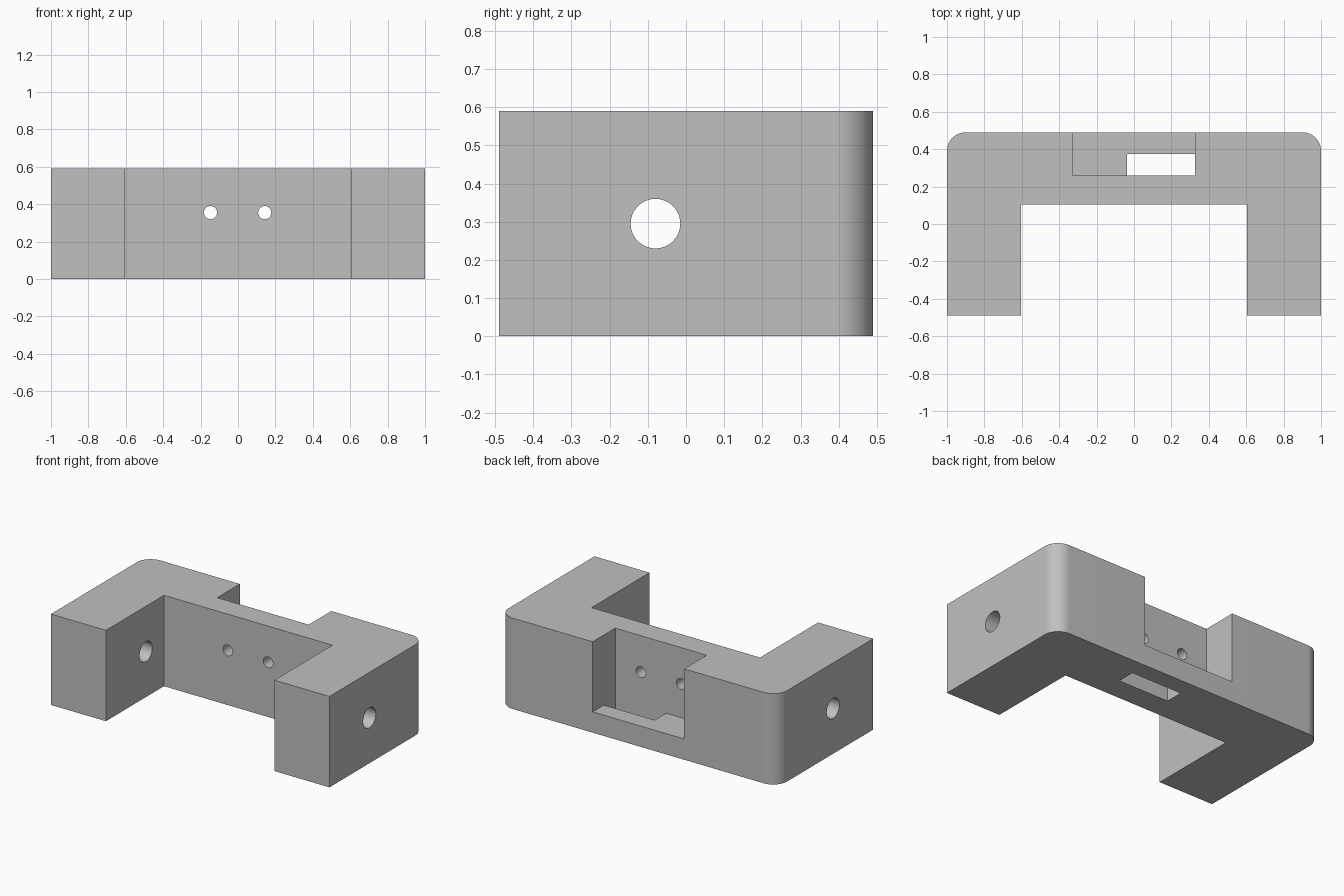
import bpy
import bmesh
from math import sin, cos, pi, radians
from mathutils import Matrix

cube = bpy.data.objects.get("Cube")
if cube:
    bpy.data.objects.remove(cube, do_unlink=True)

# Plain grey material
grey = bpy.data.materials.new("plain_grey")
grey.use_nodes = True
colour = (0.53, 0.53, 0.53, 1)
grey.diffuse_color = colour
grey.node_tree.nodes["Principled BSDF"].inputs["Base Color"].default_value = colour

HEIGHT = 0.59
BACK = 0.49
INNER_X = 0.605
INNER_Y = 0.105
RADIUS = 0.1


def add_object(name, bm):
    bmesh.ops.recalc_face_normals(bm, faces=bm.faces)
    mesh = bpy.data.meshes.new(name)
    bm.to_mesh(mesh)
    bm.free()
    obj = bpy.data.objects.new(name, mesh)
    bpy.context.collection.objects.link(obj)
    mesh.materials.append(grey)
    return obj


def box_cutter(name, low, high):
    bm = bmesh.new()
    bmesh.ops.create_cube(bm, size=1)
    for v in bm.verts:
        v.co = [h if c > 0 else l for c, l, h in zip(v.co, low, high)]
    return add_object(name, bm)


def hole_cutter(name, centre, radius, depth, axis):
    bm = bmesh.new()
    turn = Matrix.Rotation(radians(90), 4, "Y" if axis == "X" else "X")
    bmesh.ops.create_cone(bm, cap_ends=True, segments=48, radius1=radius,
                          radius2=radius, depth=depth,
                          matrix=Matrix.Translation(centre) @ turn)
    return add_object(name, bm)


# U-shaped body with rounded back corners, extruded upwards
steps = 16
arc = [(1 - RADIUS + RADIUS * cos(a), BACK - RADIUS + RADIUS * sin(a))
       for a in (pi / 2 * i / steps for i in range(steps + 1))]
half = [(INNER_X, INNER_Y), (INNER_X, -BACK), (1, -BACK)] + arc
outline = half + [(-x, y) for x, y in reversed(half)]
bm = bmesh.new()
base = bm.faces.new([bm.verts.new((x, y, 0)) for x, y in outline])
top = bmesh.ops.extrude_face_region(bm, geom=[base])["geom"]
bmesh.ops.translate(bm, vec=(0, 0, HEIGHT),
                    verts=[g for g in top if isinstance(g, bmesh.types.BMVert)])
body = add_object("bracket_body", bm)

# Back pocket, floor slot, wire holes and side bolt holes
cutters = [
    box_cutter("pocket_cutter", (-0.33, 0.258, 0.135), (0.327, 0.6, 0.7)),
    box_cutter("slot_cutter", (-0.037, 0.258, -0.1), (0.327, 0.375, 0.3)),
    hole_cutter("right_wire_hole_cutter", (-0.147, 0.18, 0.355), 0.035, 0.3, "Y"),
    hole_cutter("left_wire_hole_cutter", (0.143, 0.18, 0.355), 0.035, 0.3, "Y"),
    hole_cutter("right_bolt_hole_cutter", (-0.8, -0.08, 0.295), 0.065, 0.6, "X"),
    hole_cutter("left_bolt_hole_cutter", (0.8, -0.08, 0.295), 0.065, 0.6, "X"),
]
bpy.context.view_layer.objects.active = body
for cutter in cutters:
    cut = body.modifiers.new(cutter.name, "BOOLEAN")
    cut.operation = "DIFFERENCE"
    cut.solver = "EXACT"
    cut.object = cutter
    bpy.ops.object.modifier_apply(modifier=cut.name)
for cutter in cutters:
    bpy.data.objects.remove(cutter, do_unlink=True)

# Smooth the rounded surfaces, keep edges crisp
bpy.ops.object.select_all(action="DESELECT")
body.select_set(True)
bpy.ops.object.shade_smooth_by_angle(angle=radians(30))
